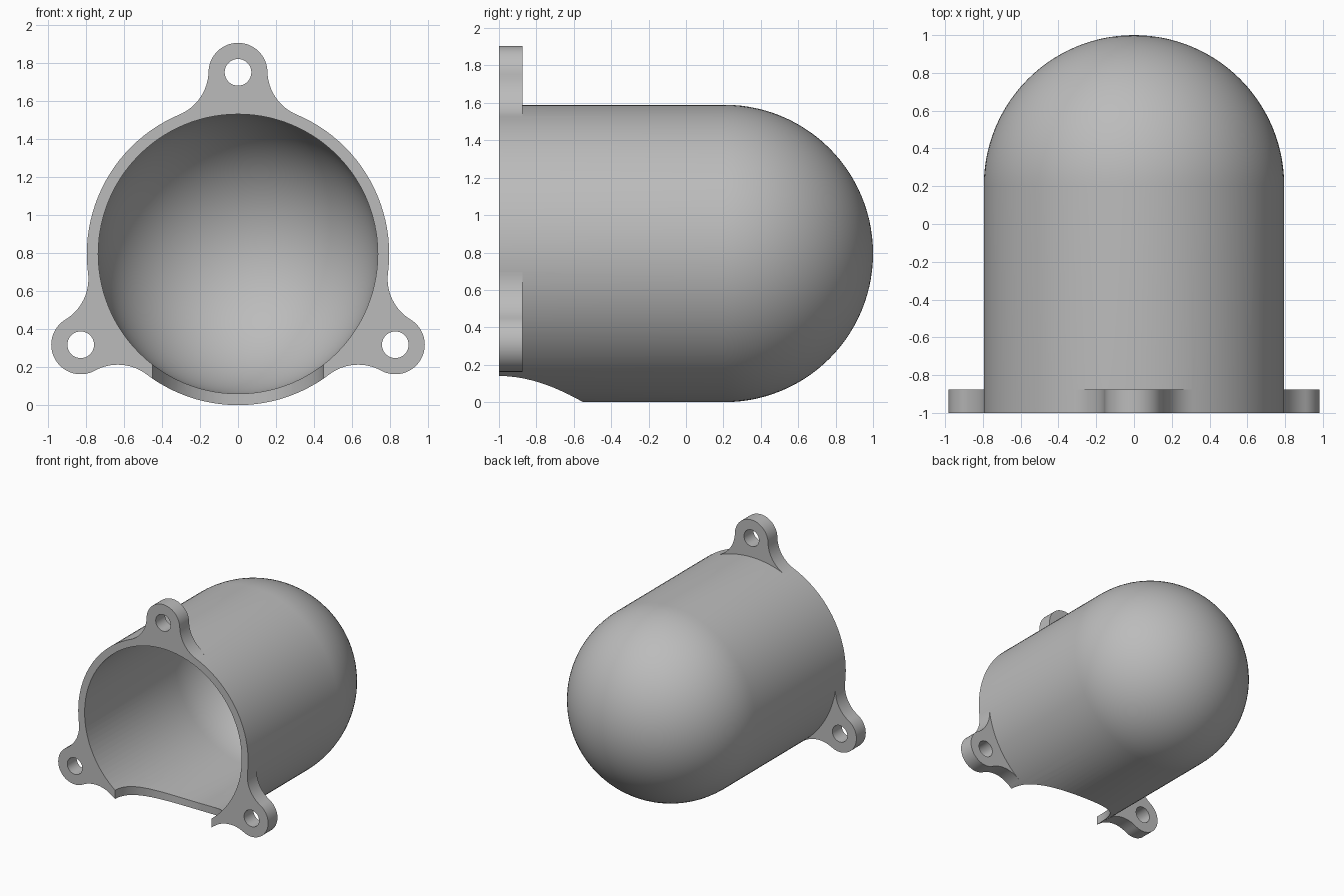
import bpy, bmesh
from math import sin, cos, pi, radians, acos, atan2
from mathutils import Matrix, Vector

cube = bpy.data.objects.get("Cube")
if cube:
    bpy.data.objects.remove(cube, do_unlink=True)

R, BORE = 0.795, 0.735               # outer and inner radius of the housing
AXIS_Z = R                           # height of the housing axis
FRONT, DOME_Y = -1.0, 1.0 - R        # open end and start of the dome
LUG_DIST, LUG_R, HOLE_R, LUG_T = 0.955, 0.155, 0.07, 0.125
FILLET = 0.25
NOTCH_R = 0.45

grey = bpy.data.materials.new("plain grey")
grey.use_nodes = True
COLOR = (0.5, 0.5, 0.5, 1)
grey.diffuse_color = COLOR
grey.node_tree.nodes["Principled BSDF"].inputs["Base Color"].default_value = COLOR


def make_object(name, bm):
    bmesh.ops.recalc_face_normals(bm, faces=bm.faces)
    mesh = bpy.data.meshes.new(name)
    bm.to_mesh(mesh)
    bm.free()
    mesh.materials.append(grey)
    obj = bpy.data.objects.new(name, mesh)
    bpy.context.collection.objects.link(obj)
    return obj


def capsule(name, radius, start):
    """Solid cylinder along y with a domed back end."""
    bm = bmesh.new()
    steps = 28
    profile = [(0, start), (radius, start)]
    profile += [(radius * cos(a), DOME_Y + radius * sin(a))
                for a in (i * pi / 2 / steps for i in range(steps))]
    profile.append((0, DOME_Y + radius))
    verts = [bm.verts.new((r, y, AXIS_Z)) for r, y in profile]
    edges = [bm.edges.new(pair) for pair in zip(verts, verts[1:])]
    bmesh.ops.spin(bm, geom=verts + edges, cent=(0, 0, AXIS_Z),
                   axis=(0, 1, 0), angle=2 * pi, steps=112)
    bmesh.ops.remove_doubles(bm, verts=bm.verts, dist=1e-5)
    return make_object(name, bm)


def rod(name, radius, depth, matrix):
    bm = bmesh.new()
    bmesh.ops.create_cone(bm, cap_ends=True, segments=64, radius1=radius,
                          radius2=radius, depth=depth, matrix=matrix)
    return make_object(name, bm)


def arc(cx, cz, r, a0, a1, n):
    return [(cx + r * cos(a0 + (a1 - a0) * i / n),
             cz + r * sin(a0 + (a1 - a0) * i / n)) for i in range(n + 1)]


def lug(name, turn):
    """Rounded ear blended into the housing with concave fillets."""
    a, b = R + FILLET, LUG_R + FILLET
    theta = acos((a * a + LUG_DIST ** 2 - b * b) / (2 * a * LUG_DIST))
    cx, cz = a * sin(theta), a * cos(theta)
    to_lug = atan2(LUG_DIST - cz, -cx) % (2 * pi)
    side = arc(cx, cz, FILLET, 1.5 * pi - theta, to_lug, 16)
    tip_angle = to_lug - pi
    tip = arc(0, LUG_DIST, LUG_R, tip_angle, pi - tip_angle, 36)
    other = [(-x, z) for x, z in reversed(side)]
    root = arc(0, 0, (R + BORE) / 2, pi / 2 + theta, pi / 2 - theta, 12)
    outline = side + tip[1:-1] + other + root
    bm = bmesh.new()
    face = bm.faces.new([bm.verts.new((x, FRONT, z)) for x, z in outline])
    new = bmesh.ops.extrude_face_region(bm, geom=[face])["geom"]
    bmesh.ops.translate(bm, vec=(0, LUG_T, 0),
                        verts=[v for v in new if isinstance(v, bmesh.types.BMVert)])
    bm.transform(Matrix.Translation((0, 0, AXIS_Z)) @ Matrix.Rotation(turn, 4, 'Y'))
    return make_object(name, bm)


def combine(target, tool, operation):
    mod = target.modifiers.new(tool.name, 'BOOLEAN')
    mod.operation, mod.solver, mod.object = operation, 'EXACT', tool
    bpy.context.view_layer.objects.active = target
    bpy.ops.object.modifier_apply(modifier=mod.name)
    bpy.data.objects.remove(tool, do_unlink=True)


# Domed housing with three mounting lugs
housing = capsule("domed_housing", R, FRONT)
turns = [radians(t) for t in (0, 120, 240)]
for turn in turns:
    combine(housing, lug("mounting_lug", turn), 'UNION')

# Hollow inside
combine(housing, capsule("bore_cutter", BORE, FRONT - 0.2), 'DIFFERENCE')

# Screw holes
for turn in turns:
    centre = Vector((LUG_DIST * sin(turn), FRONT, AXIS_Z + LUG_DIST * cos(turn)))
    matrix = Matrix.Translation(centre) @ Matrix.Rotation(pi / 2, 4, 'X')
    combine(housing, rod("hole_cutter", HOLE_R, 0.6, matrix), 'DIFFERENCE')

# Round notch under the open end
notch = rod("notch_cutter", NOTCH_R, 0.8, Matrix.Translation((0, FRONT, 0)))
combine(housing, notch, 'DIFFERENCE')

# Smooth surfaces with crisp rims
bpy.ops.object.select_all(action='DESELECT')
housing.select_set(True)
bpy.context.view_layer.objects.active = housing
bpy.ops.object.shade_smooth_by_angle(angle=radians(30))
